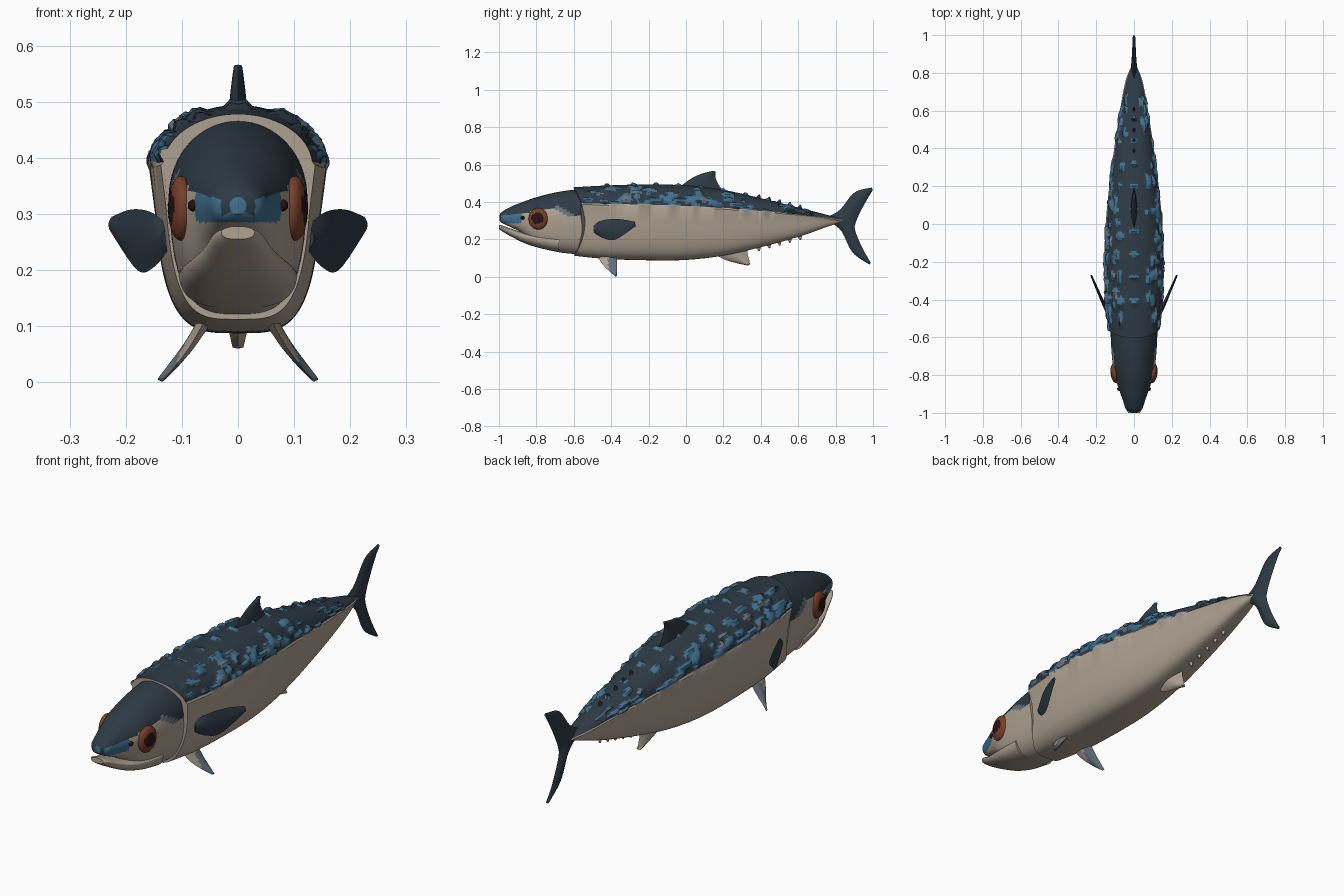
import bpy, bmesh, math, random
from mathutils import Vector, Matrix

random.seed(7)
if "Cube" in bpy.data.objects:
    bpy.data.objects.remove(bpy.data.objects["Cube"])


def material(name, rgb):
    m = bpy.data.materials.new(name)
    m.use_nodes = True
    m.diffuse_color = (*rgb, 1)
    bsdf = m.node_tree.nodes["Principled BSDF"]
    bsdf.inputs["Base Color"].default_value = (*rgb, 1)
    bsdf.inputs["Roughness"].default_value = 0.7
    return m


PALETTE = [material("navy", (.027, .043, .06)), material("cream", (.43, .36, .29)),
           material("blue", (.05, .16, .27)), material("blue_grey", (.13, .17, .21)),
           material("rust", (.19, .05, .022)), material("eye_black", (.02, .006, .005))]
NAVY, CREAM, BLUE, GREY, RUST, BLACK = range(len(PALETTE))


def finish(name, bm):
    bmesh.ops.recalc_face_normals(bm, faces=bm.faces)
    mesh = bpy.data.meshes.new(name)
    bm.to_mesh(mesh)
    bm.free()
    for m in PALETTE:
        mesh.materials.append(m)
    obj = bpy.data.objects.new(name, mesh)
    bpy.context.collection.objects.link(obj)
    bpy.ops.object.select_all(action="DESELECT")
    obj.select_set(True)
    bpy.context.view_layer.objects.active = obj
    bpy.ops.object.shade_smooth_by_angle(angle=math.radians(40))
    return obj


def smooth_path(rows, n):
    """Sample a smooth curve through rows of any width."""
    out, last = [], len(rows) - 1
    for k in range(n + 1):
        t = k / n * last
        i = min(int(t), last - 1)
        f = t - i
        a, b, c, d = (Vector(rows[max(0, min(last, i + o))]) for o in (-1, 0, 1, 2))
        out.append(b + (c - a) * (f / 2) + (a * 2 - b * 5 + c * 4 - d) * (f * f / 2)
                   + (b * 3 - a - c * 3 + d) * (f ** 3 / 2))
    return out


def skin(bm, rings, pick):
    """Join closed rings of points with quads and cap both ends."""
    loops = [[bm.verts.new(p) for p in r] for r in rings]
    n = len(loops[0])
    for i, (a, b) in enumerate(zip(loops, loops[1:])):
        for j in range(n):
            k = (j + 1) % n
            f = bm.faces.new((a[j], a[k], b[k], b[j]))
            f.material_index = pick(f.calc_center_median(), j)
    for cap in (loops[0], loops[-1]):
        f = bm.faces.new(cap)
        f.material_index = pick(f.calc_center_median(), n * 3 // 4)


def elevation(theta):
    return math.degrees(math.asin(max(-1, min(1, math.sin(theta)))))


def loft(name, rows, steps, around, square, taper, rule, shape=lambda p, e: p):
    """Rows are y, top, widest height, bottom, half width."""
    rings = []
    for y, top, mid, low, w in smooth_path(rows, steps):
        ring = []
        for j in range(around):
            th = math.tau * j / around
            c, s = math.cos(th), math.sin(th)
            x, z = w * c, mid + (top - mid) * s
            if s < 0:
                q = abs(s) ** (2 / square)
                x = math.copysign(abs(c) ** (2 / square), c) * w * (1 - taper * q)
                z = mid - (mid - low) * q
            ring.append(shape(Vector((x, y, z)), elevation(th)))
        rings.append(ring)
    bm = bmesh.new()
    skin(bm, rings, lambda p, j: rule(p, elevation(math.tau * (j + .5) / around)))
    return finish(name, bm)


# Raised blue scale patches: y, side, elevation, length, spread, colour
patches = []
for side in (-1, 1):
    for k in range(75):
        e = 8 + 55 * random.random() ** 1.5
        patches.append((random.uniform(-.55, .68), side, e, random.uniform(.014, .036),
                        random.uniform(4, 9), GREY if random.random() < .12 else BLUE))
    for k in range(9):
        patches.append((-.4 + k * .12, side, 86, .012, 6, BLUE))


def nearest_patch(p, e):
    best, colour = 9, NAVY
    for y, side, pe, ly, le, col in patches:
        if abs(p.y - y) < ly and p.x * side >= 0:
            d = ((p.y - y) / ly) ** 2 + ((e - pe) / le) ** 2
            if d < best:
                best, colour = d, col
    return best, colour


def body_shape(p, e):
    lift = .005 if abs(e) < 3 else 0
    if e > 4:
        lift += .013 * max(0, 1 - nearest_patch(p, e)[0]) ** .5
    out = Vector((p.x, 0, p.z - .33)).normalized()
    shift = (.02 - 1.8 * (p.z - .29) ** 2) * max(0, 1 - (p.y + .56) / .3)
    return p + out * lift + Vector((0, shift, 0))


def body_rule(p, e):
    if e < 5:
        return CREAM
    d, colour = nearest_patch(p, e)
    return colour if d < 1 else NAVY


# Trunk, from the gill edge to the tail root
body_rows = [(-.56, .478, .385, .112, .133), (-.4, .488, .38, .095, .149),
             (-.2, .494, .375, .088, .153), (0, .488, .368, .09, .145),
             (.2, .464, .36, .113, .126), (.4, .42, .345, .158, .1),
             (.6, .37, .33, .213, .069), (.75, .332, .315, .265, .042),
             (.84, .308, .302, .296, .01)]
loft("body", body_rows, 140, 72, 3.8, .13, body_rule, body_shape)


# Head with a dark crown, pale cheeks and blue snout sides
def crown_edge(y):
    if y < -.84:
        return .345 + (y + .84) * .12
    if y < -.68:
        return .345 + (y + .84) * .2
    return max(.33, .377 - (y + .68) * .6)


def head_rule(p, e):
    edge = crown_edge(p.y)
    if p.z > edge or (p.y < -.95 and abs(p.x) < .03 and e > -40):
        return NAVY
    if p.y < -.88 and p.z > .285:
        return BLUE
    if p.y > -.7 and p.z > edge - .025:
        return GREY
    return CREAM


head_rows = [(-.998, .33, .315, .3, .015), (-.98, .35, .315, .285, .043),
             (-.93, .377, .315, .262, .06), (-.88, .397, .315, .235, .078),
             (-.8, .425, .31, .165, .104), (-.7, .45, .315, .135, .117),
             (-.6, .465, .325, .122, .123), (-.5, .468, .33, .12, .124)]
loft("head", head_rows, 70, 64, 3.2, .1, head_rule)

# Lower jaw, separated from the snout by the mouth slit
jaw_rows = [(-1, .278, .268, .255, .03), (-.975, .272, .26, .238, .045),
            (-.92, .252, .235, .207, .062), (-.86, .235, .215, .178, .083),
            (-.78, .225, .2, .153, .1), (-.68, .22, .19, .132, .106)]
loft("lower_jaw", jaw_rows, 30, 40, 3, .1, lambda p, e: CREAM)

# Eyes with a dark pupil, and nostrils
for side, label in ((1, "left"), (-1, "right")):
    bm = bmesh.new()
    place = (Matrix.Translation((side * .102, -.79, .31)) @ Matrix.Rotation(side * -.12, 4, "Z")
             @ Matrix.Diagonal((.022, .052, .058, 1)) @ Matrix.Rotation(math.pi / 2, 4, "Y"))
    bmesh.ops.create_uvsphere(bm, u_segments=32, v_segments=20, radius=1, matrix=place)
    for f in bm.faces:
        c = f.calc_center_median()
        f.material_index = BLACK if math.hypot(c.y + .795, c.z - .312) < .031 else RUST
    finish(label + "_eye", bm)
    bm = bmesh.new()
    bmesh.ops.create_icosphere(bm, subdivisions=2, radius=.011,
                               matrix=Matrix.Translation((side * .079, -.873, .315)))
    for f in bm.faces:
        f.material_index = BLACK
    finish(label + "_nostril", bm)


def fin(name, lead, trail, thick, normal, rule, side=1, steps=14):
    """Lens-shaped blade between a leading and a trailing edge."""
    normal = Vector(normal).normalized()
    half, rings = 7, []
    edges = list(zip(smooth_path(lead, steps), smooth_path(trail, steps)))
    for i, (a, b) in enumerate(edges):
        t = thick * (1 - .6 * i / steps)
        ring = []
        for k in range(half * 2):
            u = k / half if k <= half else 2 - k / half
            bulge = math.sin(math.pi * k / half) * t
            p = a.lerp(b, u) + normal * bulge
            ring.append(Vector((p.x * side, p.y, p.z)))
        rings.append(ring)
    bm = bmesh.new()
    skin(bm, rings, lambda p, j: rule(p))
    return finish(name, bm)


def navy(p):
    return NAVY


def cream(p):
    return CREAM


def flat(*points):
    return [(0, y, z) for y, z in points]


# Paired fins
for side, label in ((1, "left"), (-1, "right")):
    fin(label + "_pectoral_fin",
        [(.125, -.49, .28), (.155, -.44, .303), (.19, -.36, .308), (.225, -.275, .295)],
        [(.125, -.49, .235), (.15, -.44, .205), (.18, -.375, .2), (.228, -.27, .27)],
        .012, (1, -.45, 0), navy, side)
    fin(label + "_pelvic_fin",
        [(.062, -.47, .105), (.085, -.445, .065), (.115, -.405, .025), (.135, -.38, .004)],
        [(.062, -.37, .105), (.09, -.37, .065), (.12, -.37, .03), (.142, -.37, .004)],
        .012, (.75, 0, .65), lambda p: GREY if p.y > -.415 else CREAM, side)

# Fins on the centre line
fin("dorsal_fin", flat((-.04, .475), (.02, .52), (.08, .55), (.145, .566)),
    flat((.2, .455), (.17, .5), (.158, .53), (.158, .562)), .018, (1, 0, 0), navy)
fin("anal_fin", flat((.14, .13), (.2, .095), (.26, .075), (.33, .06)),
    flat((.33, .16), (.33, .12), (.338, .09), (.342, .065)), .024, (1, 0, 0), cream)
fin("upper_tail_lobe", flat((.74, .315), (.82, .355), (.9, .45), (.995, .477)),
    flat((.9, .262), (.915, .31), (.955, .39), (.998, .462)), .016, (1, 0, 0), navy)
fin("lower_tail_lobe", flat((.76, .3), (.83, .245), (.89, .13), (.98, .066)),
    flat((.9, .278), (.91, .23), (.945, .15), (.988, .075)), .016, (1, 0, 0), navy)

# Small finlets running towards the tail, above and below
for k in range(5):
    y = .36 + k * .055
    top, low = .43 - (y - .36) * .25, .148 + (y - .36) * .27
    fin(f"upper_finlet_{k + 1}", flat((y, top - .02), (y + .03, top + .012)),
        flat((y + .045, top - .03), (y + .036, top + .008)), .01, (1, 0, 0), navy, steps=4)
    fin(f"lower_finlet_{k + 1}", flat((y, low + .025), (y + .03, low - .012)),
        flat((y + .045, low + .035), (y + .036, low - .008)), .012, (1, 0, 0), cream, steps=4)
